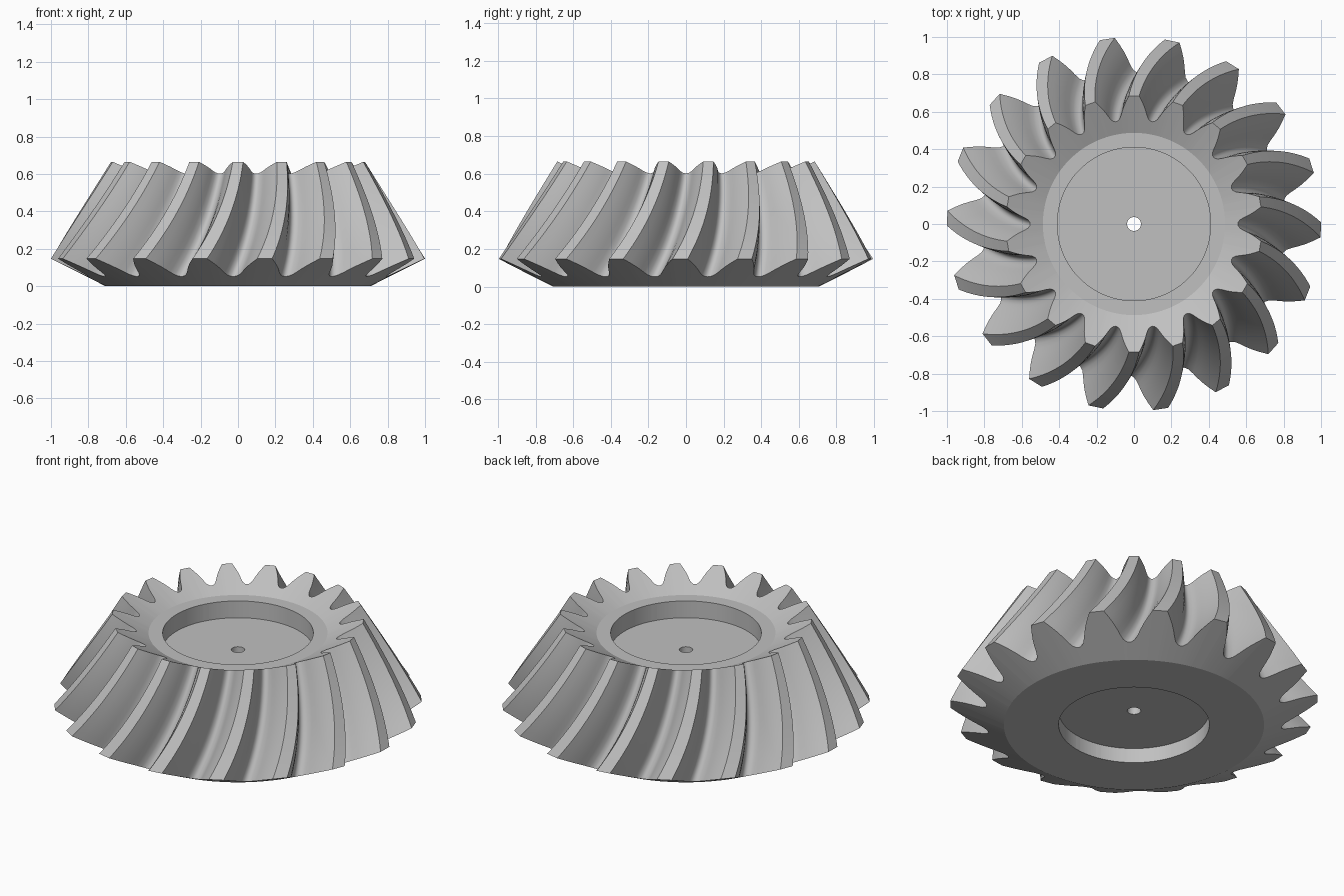
import bpy, bmesh
from math import sin, cos, radians

cube = bpy.data.objects.get("Cube")
if cube:
    bpy.data.objects.remove(cube, do_unlink=True)

TEETH = 18
PITCH = 360 / TEETH
ROWS = 14                      # steps along the tooth length
TOE_ANGLE, TWIST = 90, -11.8   # tooth centre at the narrow end, spiral to the wide end

# Half tooth outline: (height above root 0-1, half angle in degrees)
HALF = [(1, 2.3), (0.8, 3.6), (0.6, 4.85), (0.4, 5.95), (0.25, 6.7),
        (0.1, 7.7), (0.02, 8.9), (0, PITCH / 2)]
OUTLINE = [(h, -a) for h, a in reversed(HALF)] + HALF[:-1]

# Wide and narrow ends of the teeth: (radius, height)
HEEL_TIP, HEEL_ROOT = (1.0, 0.147), (0.81, 0.052)
TOE_TIP, TOE_ROOT = (0.685, 0.665), (0.555, 0.602)


def lerp(p, q, t):
    return tuple(a + (b - a) * t for a, b in zip(p, q))


def ring(bm, root, tip, turn):
    """One closed loop of vertices following the tooth outline."""
    verts = []
    for i in range(TEETH):
        for h, a in OUTLINE:
            r, z = lerp(root, tip, h)
            ang = radians(TOE_ANGLE + i * PITCH + a + turn)
            verts.append(bm.verts.new((r * cos(ang), r * sin(ang), z)))
    return verts


def bridge(bm, low, high, smooth=False):
    n = len(low)
    for i in range(n):
        j = (i + 1) % n
        bm.faces.new((low[i], low[j], high[j], high[i])).smooth = smooth


bm = bmesh.new()

# Underside: bore, recess floor, recess wall, base, in order outward
under = [ring(bm, p, p, TWIST) for p in
         [(0.037, 0.088), (0.41, 0.088), (0.41, 0), (0.708, 0)]]

# Spiral teeth from the wide end to the narrow end
teeth = []
for k in range(ROWS + 1):
    t = k / ROWS
    s = 1 - t
    turn = TWIST * (0.56 * s + 0.44 * s * s)
    teeth.append(ring(bm, lerp(HEEL_ROOT, TOE_ROOT, t), lerp(HEEL_TIP, TOE_TIP, t), turn))

# Top: inner cone, flat rim, pocket wall, pocket floor, in order inward
top = [ring(bm, p, p, turn) for p, turn in
       [((0.487, 0.568), 0), ((0.41, 0.568), 0), ((0.41, 0.467), 0), ((0.037, 0.467), TWIST)]]

rings = under + teeth + top
for k, low in enumerate(rings):
    high = rings[(k + 1) % len(rings)]
    is_tooth = len(under) <= k < len(under) + ROWS
    bridge(bm, low, high, is_tooth)

bmesh.ops.recalc_face_normals(bm, faces=bm.faces)
for e in bm.edges:
    e.smooth = e.calc_face_angle(0) < radians(38)

mesh = bpy.data.meshes.new("spiral_bevel_gear")
bm.to_mesh(mesh)
bm.free()
gear = bpy.data.objects.new("spiral_bevel_gear", mesh)
bpy.context.collection.objects.link(gear)

# Plain grey metal
colour = (0.53, 0.53, 0.53, 1)
metal = bpy.data.materials.new("grey_metal")
metal.use_nodes = True
metal.diffuse_color = colour
metal.node_tree.nodes["Principled BSDF"].inputs["Base Color"].default_value = colour
mesh.materials.append(metal)
